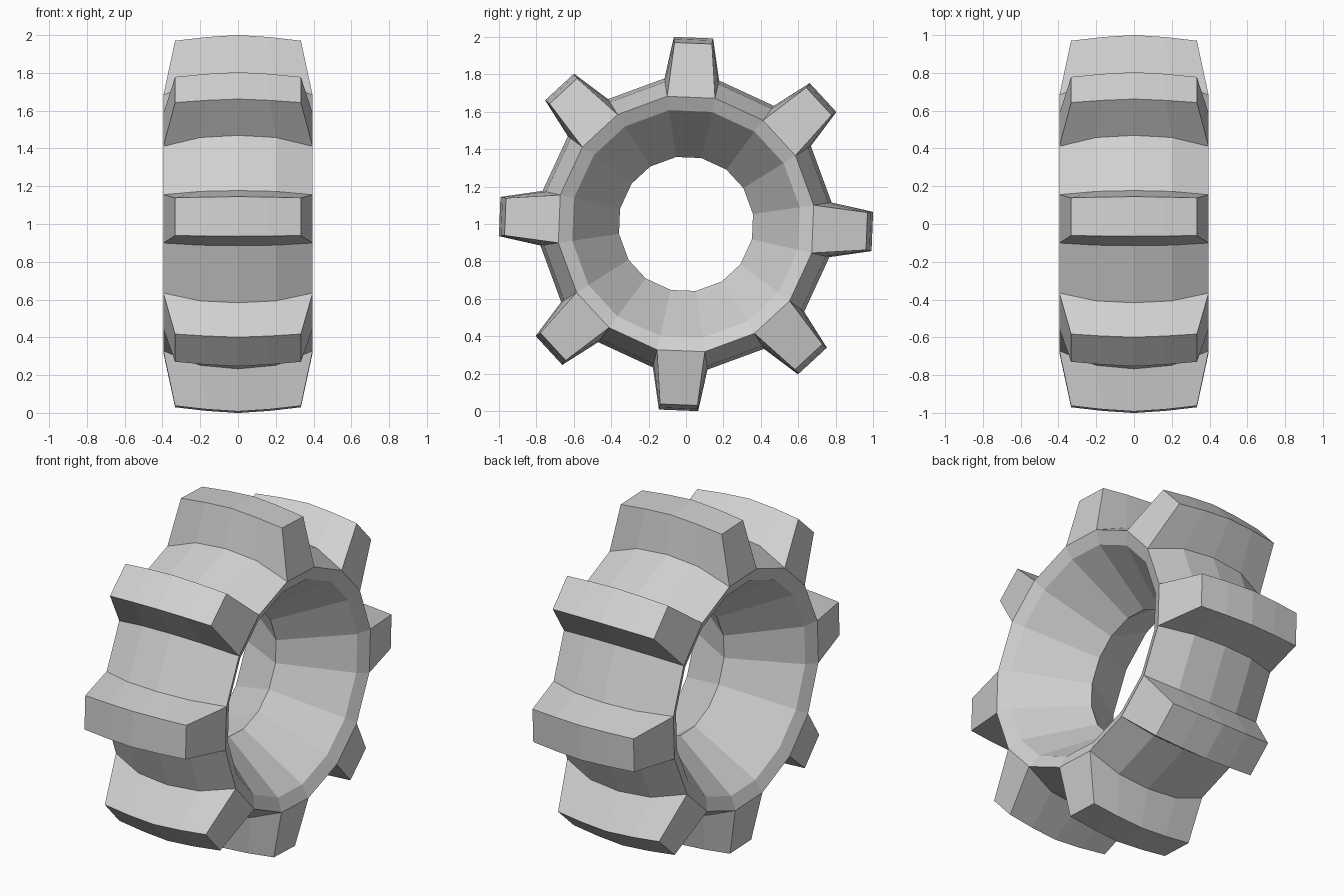
import bpy, bmesh
from math import sin, cos, radians

if "Cube" in bpy.data.objects:
    bpy.data.objects.remove(bpy.data.objects["Cube"])

TEETH = 8
TURN = radians(2.3)        # slight roll of the wheel
HALF = radians(10.7)       # half angle of a tooth at its root

# Ring cross-section as (x, radius): arched tread, rims, then the flared bore
TREAD = [(-0.395, 0.69), (-0.2, 0.768), (0, 0.787), (0.2, 0.768), (0.395, 0.69)]
BORE = [(0.36, 0.615), (0, 0.362), (-0.36, 0.615)]
# Tooth tip as (x, radius, half width)
TIP = [(-0.333, 0.967, 0.1), (-0.167, 0.986, 0.103), (0, 0.997, 0.105),
       (0.167, 0.986, 0.103), (0.333, 0.967, 0.1)]

bm = bmesh.new()


def point(x, radial, side, a):
    """Vertex at a radial height and sideways offset from the direction a."""
    return bm.verts.new((x, radial * sin(a) + side * cos(a),
                         1 + radial * cos(a) - side * sin(a)))


def strip(p, q):
    """Quads between two equal rows of vertices."""
    for i in range(len(p) - 1):
        bm.faces.new((p[i], p[i + 1], q[i + 1], q[i]))


# Cross-sections of the ring, one at each side of every tooth
centres = [TURN + radians(360 / TEETH * k) for k in range(TEETH)]
sections = [[point(x, r, 0, c + s * HALF) for x, r in TREAD + BORE]
            for c in centres for s in (-1, 1)]
n = len(TREAD)

for i, row in enumerate(sections):
    nxt = sections[(i + 1) % len(sections)]
    # Rims and bore
    strip(row[n - 1:] + row[:1], nxt[n - 1:] + nxt[:1])
    if i % 2:
        # Tread between two teeth
        strip(row[:n], nxt[:n])
    else:
        # Tooth: two flanks, a tip and two end faces
        c = centres[i // 2]
        left = [point(x, r, -w, c) for x, r, w in TIP]
        right = [point(x, r, w, c) for x, r, w in TIP]
        strip(row[:n], left)
        strip(left, right)
        strip(right, nxt[:n])
        for e in (0, n - 1):
            bm.faces.new((row[e], left[e], right[e], nxt[e]))

bmesh.ops.recalc_face_normals(bm, faces=bm.faces)
mesh = bpy.data.meshes.new("gear_wheel")
bm.to_mesh(mesh)
bm.free()

grey = bpy.data.materials.new("light_grey")
grey.diffuse_color = (0.64, 0.64, 0.64, 1)
grey.use_nodes = True
grey.node_tree.nodes["Principled BSDF"].inputs["Base Color"].default_value = grey.diffuse_color
mesh.materials.append(grey)
wheel = bpy.data.objects.new("gear_wheel", mesh)
bpy.context.collection.objects.link(wheel)
